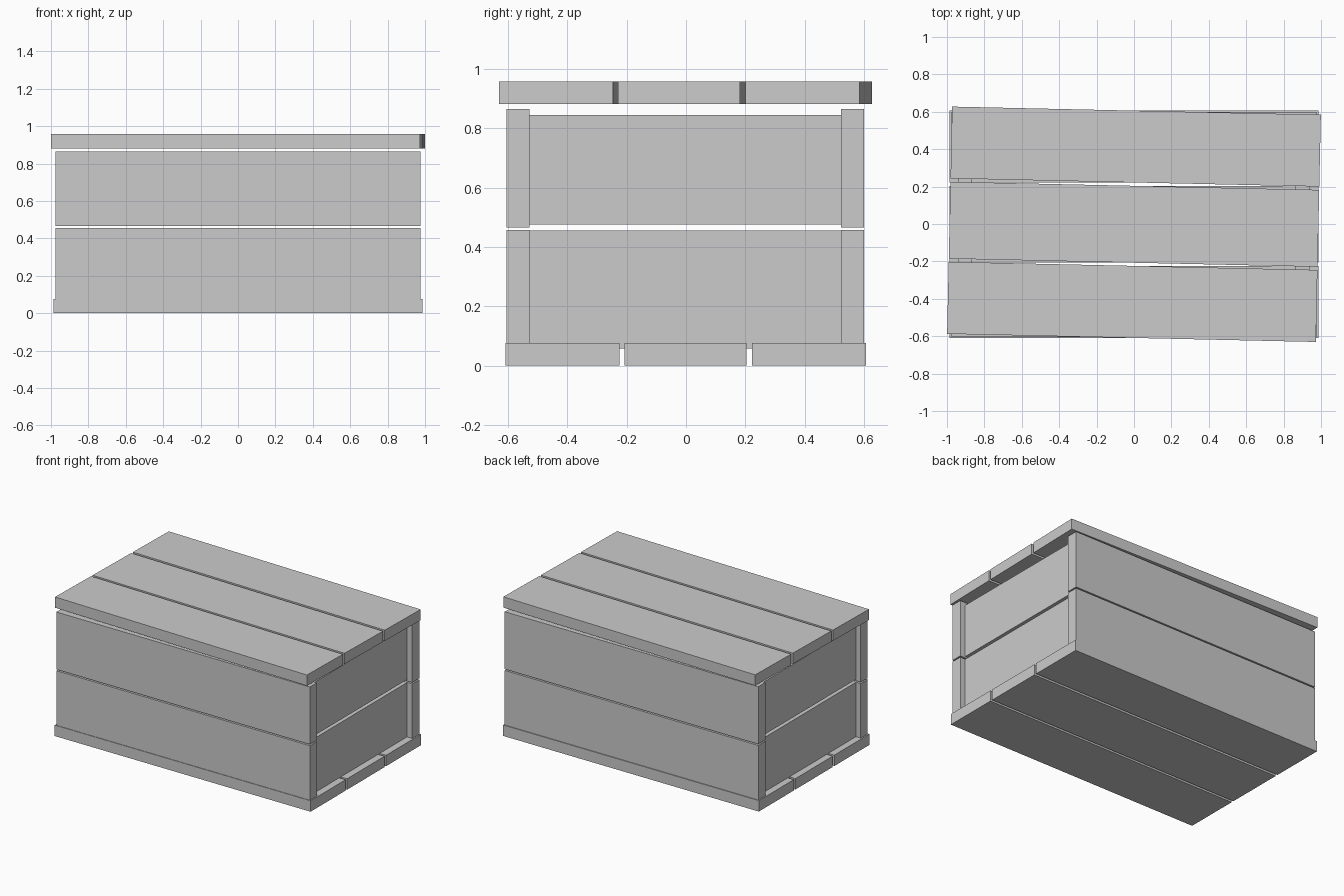
import bpy, bmesh
from mathutils import Matrix

if "Cube" in bpy.data.objects:
    bpy.data.objects.remove(bpy.data.objects["Cube"])


def board(name, x, y, z, turn=0.0):
    """Box plank from (min, max) ranges, optionally turned about the z axis."""
    bm = bmesh.new()
    bmesh.ops.create_cube(bm, size=1)
    for v in bm.verts:
        v.co = [r[0] if c < 0 else r[1] for c, r in zip(v.co, (x, y, z))]
    bmesh.ops.transform(bm, matrix=Matrix.Rotation(turn, 4, 'Z'), verts=bm.verts)
    mesh = bpy.data.meshes.new(name)
    bm.to_mesh(mesh)
    bm.free()
    obj = bpy.data.objects.new(name, mesh)
    bpy.context.collection.objects.link(obj)
    return obj


# Floor boards, and matching lid boards lying slightly askew
slats = {"front": (-0.609, -0.224), "middle": (-0.207, 0.204), "back": (0.222, 0.606)}
for label, y in slats.items():
    board(f"floor_board_{label}", (-0.986, 0.986), y, (0.0, 0.076))
    board(f"lid_board_{label}", (-0.986, 0.986), y, (0.882, 0.957), turn=-0.022)

# Long planks on the front and back
for level, z in {"lower": (0.057, 0.456), "upper": (0.465, 0.865)}.items():
    board(f"front_plank_{level}", (-0.977, 0.977), (-0.605, -0.528), z)
    board(f"back_plank_{level}", (-0.977, 0.977), (0.522, 0.6), z)

# Recessed end planks between the long planks
for level, z in {"lower": (0.057, 0.455), "upper": (0.475, 0.845)}.items():
    for side, x in {"left": (-0.94, -0.865), "right": (0.862, 0.937)}.items():
        board(f"{side}_end_plank_{level}", x, (-0.528, 0.522), z)
